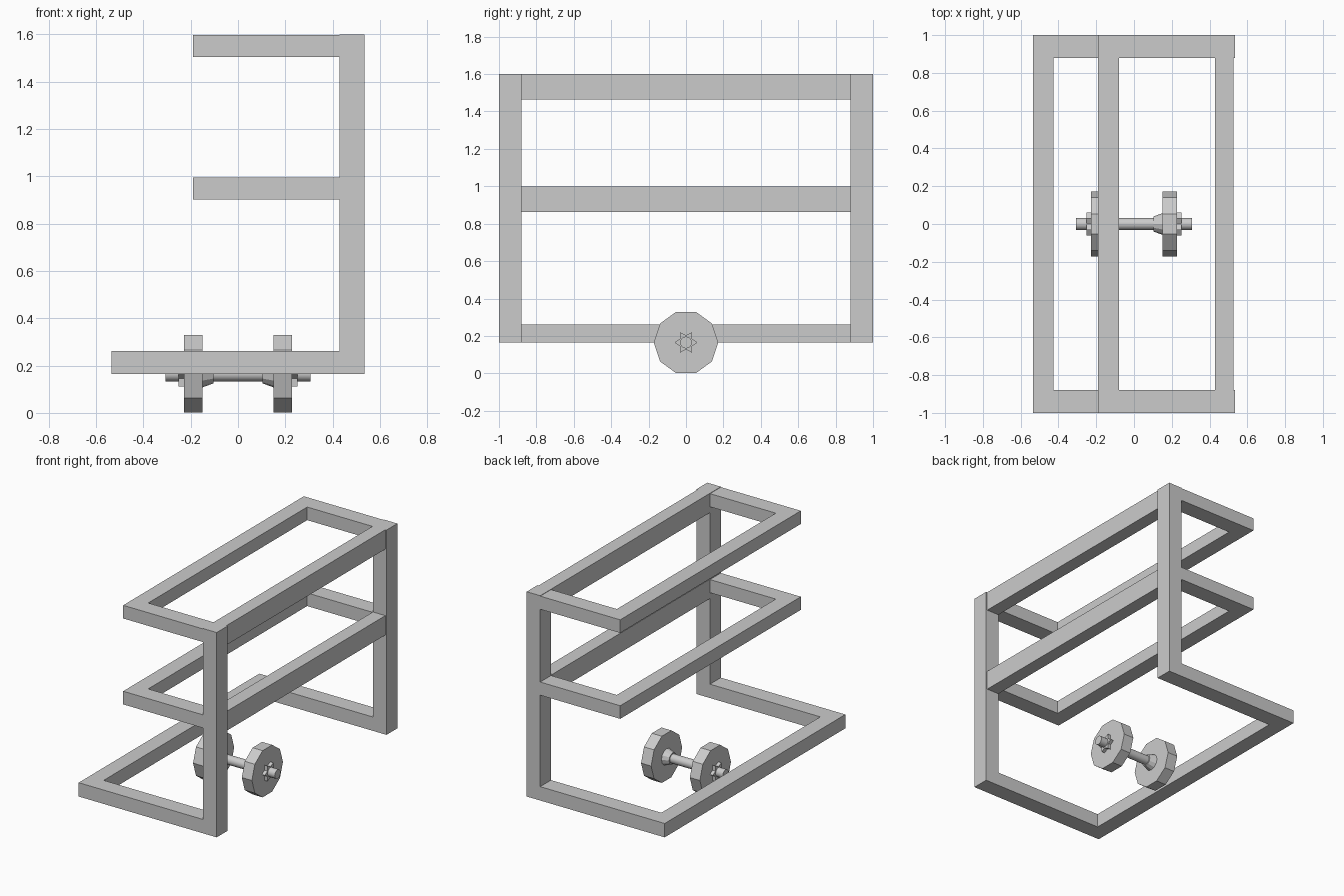
import bpy, bmesh
from math import sin, cos, pi

if "Cube" in bpy.data.objects:
    bpy.data.objects.remove(bpy.data.objects["Cube"])


def mesh_object(name, bm):
    bmesh.ops.recalc_face_normals(bm, faces=bm.faces)
    me = bpy.data.meshes.new(name)
    bm.to_mesh(me)
    bm.free()
    ob = bpy.data.objects.new(name, me)
    bpy.context.collection.objects.link(ob)
    return ob


def box(name, x0, x1, y0, y1, z0, z1):
    bm = bmesh.new()
    bmesh.ops.create_cube(bm, size=1)
    for v in bm.verts:
        v.co = (x1 if v.co.x > 0 else x0, y1 if v.co.y > 0 else y0, z1 if v.co.z > 0 else z0)
    return mesh_object(name, bm)


def prism(name, x0, x1, radii0, n, radii1=None):
    """Solid along x around the dumbbell axis; radii alternate around the outline."""
    bm = bmesh.new()
    rings = []
    for x, radii in ((x0, radii0), (x1, radii1 or radii0)):
        rings.append([bm.verts.new((x, radii[i % len(radii)] * cos(2 * pi * i / n),
                                    AXIS_Z + radii[i % len(radii)] * sin(2 * pi * i / n)))
                      for i in range(n)])
    a, b = rings
    for i in range(n):
        j = (i + 1) % n
        bm.faces.new((a[i], a[j], b[j], b[i]))
    bm.faces.new(a)
    bm.faces.new(b)
    return mesh_object(name, bm)


AXIS_Z = 0.165
W, L = 0.535, 1.0           # half width and half length of the rack
IN = 0.88                   # inner edge of the end members
BACK = 0.43                 # inner face of the posts

# Posts, base rails and shelf arms at both ends
for s, end in ((-1, "front"), (1, "rear")):
    ya, yb = sorted((s * IN, s * L))
    box(end + "_post", BACK, W, ya, yb, 0.165, 1.6)
    box(end + "_base_rail", -W, BACK, ya, yb, 0.165, 0.262)
    box(end + "_middle_arm", -0.19, BACK, ya, yb, 0.903, 0.995)
    box(end + "_top_arm", -0.19, BACK, ya, yb, 1.505, 1.597)

# Long members
box("base_long_rail", -W, -0.425, -IN, IN, 0.165, 0.262)
for level, z, top in (("middle", 0.903, 0.995), ("top", 1.505, 1.597)):
    box(level + "_shelf_rail", -0.19, -0.08, -IN, IN, z, top)
    box(level + "_back_beam", BACK, 0.526, -IN, IN, top - 0.133, top + 0.003)

# Dumbbell
bar = prism("dumbbell_bar", -0.307, 0.307, [0.032], 16)
for p in bar.data.polygons:
    p.use_smooth = len(p.vertices) == 4
for e in bar.data.edges:
    a, b = (bar.data.vertices[i].co.x for i in e.vertices)
    e.use_edge_sharp = abs(a - b) < 1e-6 if hasattr(e, "use_edge_sharp") else False
for s, side in ((-1, "left"), (1, "right")):
    prism(side + "_weight_plate", s * 0.15, s * 0.228, [0.172], 10)
    prism(side + "_inner_collar", s * 0.103, s * 0.15, [0.04], 12, [0.057])
    prism(side + "_star_nut", s * 0.228, s * 0.252, [0.062, 0.038], 12)
